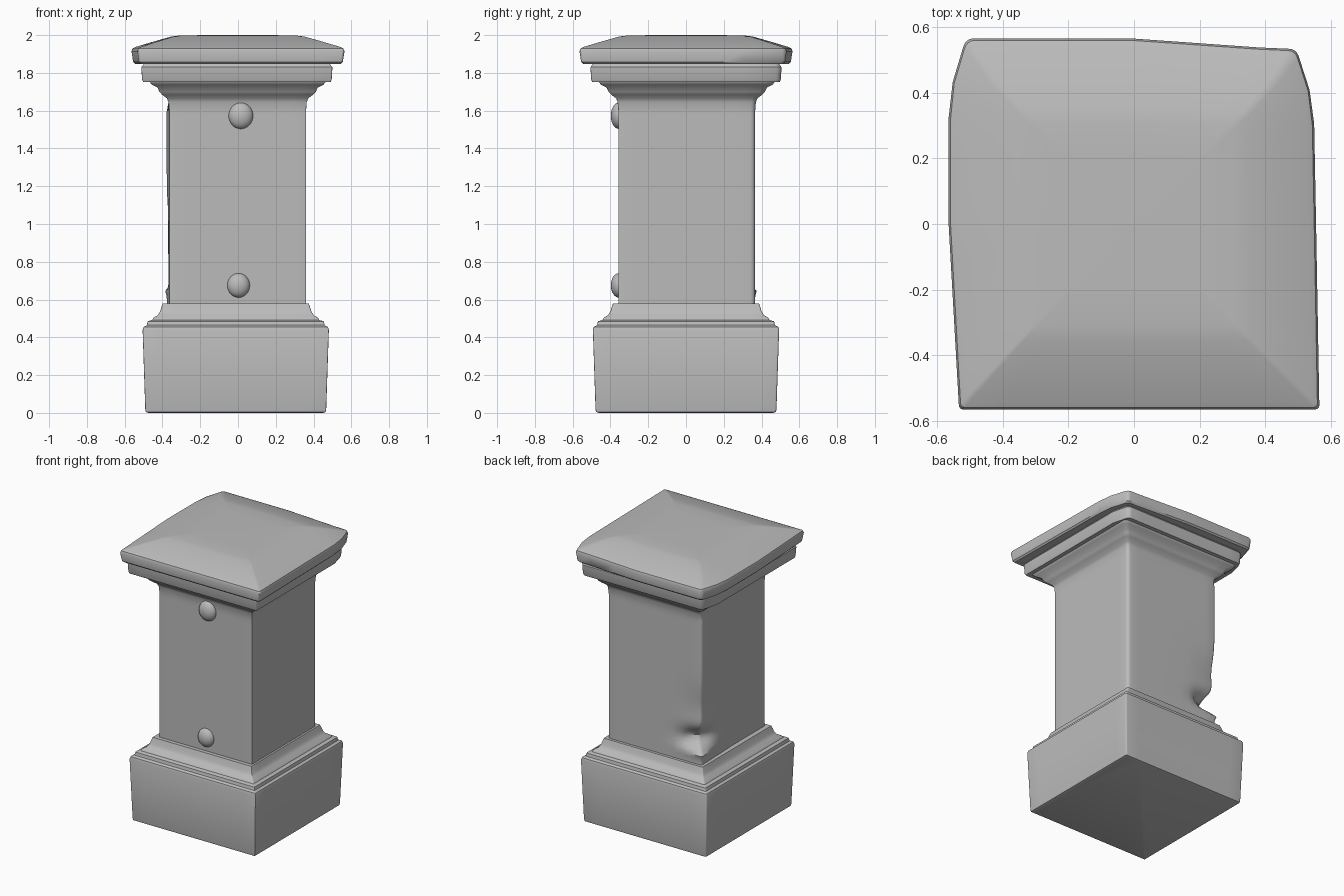
import bpy, bmesh, math
from mathutils import Vector

old = bpy.data.objects.get("Cube")
if old:
    bpy.data.objects.remove(old, do_unlink=True)

stone = bpy.data.materials.new("grey stone")
stone.use_nodes = True
stone.diffuse_color = (0.5, 0.5, 0.5, 1)
bsdf = stone.node_tree.nodes["Principled BSDF"]
bsdf.inputs["Base Color"].default_value = (0.5, 0.5, 0.5, 1)
bsdf.inputs["Roughness"].default_value = 0.8

SIGNS = [(-1, -1), (1, -1), (1, 1), (-1, 1)]
ARC, SPLIT = 4, 10


def square_ring(half, radii):
    """Rounded square outline, one radius per corner, with split sides."""
    corners = []
    for i, ((sx, sy), r) in enumerate(zip(SIGNS, radii)):
        start = math.pi + i * math.pi / 2
        cx, cy = sx * (half - r), sy * (half - r)
        corners.append([Vector((cx + r * math.cos(start + k / ARC * math.pi / 2),
                                cy + r * math.sin(start + k / ARC * math.pi / 2)))
                        for k in range(ARC + 1)])
    ring = []
    for i, arc in enumerate(corners):
        ring += arc
        after = corners[(i + 1) % 4][0]
        ring += [arc[-1].lerp(after, k / SPLIT) for k in range(1, SPLIT)]
    return ring


def finish(obj, angle=35):
    obj.data.materials.append(stone)
    bpy.ops.object.select_all(action='DESELECT')
    obj.select_set(True)
    bpy.context.view_layer.objects.active = obj
    bpy.ops.object.shade_smooth_by_angle(angle=math.radians(angle))


def loft(name, profile, radii, centre=(0, 0), warp=None, angle=35):
    """Stack square rings along a profile of (half width, height)."""
    bm = bmesh.new()
    rings = []
    for half, z in profile:
        rings.append([bm.verts.new((p.x + centre[0], p.y + centre[1], z))
                      for p in square_ring(half, [r * min(1, half) for r in radii])])
    for low, high in zip(rings, rings[1:]):
        n = len(low)
        for i in range(n):
            j = (i + 1) % n
            bm.faces.new((low[i], low[j], high[j], high[i]))
    bm.faces.new(rings[0][::-1])
    bm.faces.new(rings[-1])
    if warp:
        for v in bm.verts:
            v.co = warp(v.co.copy())
    bmesh.ops.recalc_face_normals(bm, faces=bm.faces)
    mesh = bpy.data.meshes.new(name)
    bm.to_mesh(mesh)
    bm.free()
    obj = bpy.data.objects.new(name, mesh)
    bpy.context.collection.objects.link(obj)
    finish(obj, angle)


def worn_shaft(p):
    """Slightly swollen left rear edge with a gouge close to the base."""
    if p.z < 1.62 and p.x < 0:
        p.x -= 0.014 * max(0, p.y / 0.36)
    near = math.exp(-((p.x + 0.37) ** 2 + (p.y - 0.37) ** 2) / 0.014)
    dent = 0.105 * math.exp(-((p.z - 0.74) / 0.07) ** 2)
    dent += 0.022 * math.exp(-((p.z - 0.95) / 0.15) ** 2)
    dent -= 0.03 * math.exp(-((p.z - 0.65) / 0.025) ** 2)
    p.x += near * dent * 0.7
    p.y -= near * dent * 0.7
    return p


def worn_cap(p):
    """Uneven slab outline with cut back rear corners."""
    x, y = p.x, p.y
    if x > 0:
        p.x -= 0.02 * x / 0.56 * (y / 0.56 + 1) / 2
        if y > 0:
            p.y *= 1 - 0.055 * min(1, x / 0.5)
    elif y < 0:
        p.x *= 1 + 0.1 * y
    if y > 0.39:
        p.x *= 1 - 0.09 * (y - 0.39) / 0.17
    return p


def worn_moulding(p):
    if p.y > 0.38:
        p.x *= 1 - 0.07 * (p.y - 0.38) / 0.13
    return p


# Plinth block with its stepped cove
loft("base", [(0.462, 0), (0.476, 0.005), (0.479, 0.02), (0.493, 0.44),
              (0.488, 0.455), (0.471, 0.464), (0.466, 0.485), (0.442, 0.492),
              (0.436, 0.503), (0.412, 0.518), (0.399, 0.54), (0.392, 0.565),
              (0.386, 0.58), (0.35, 0.58)],
     (0.01, 0.01, 0.02, 0.02), centre=(-0.012, 0), angle=40)

# Square shaft, flaring out at the top
steps = [(0.362, 0.57 + 0.025 * k) for k in range(42)]
flare = [(0.366, 1.645), (0.374, 1.665), (0.40, 1.685), (0.414, 1.7),
         (0.424, 1.722), (0.455, 1.738), (0.468, 1.755), (0.47, 1.77)]
loft("shaft", steps + flare, (0.008, 0.008, 0.07, 0.06),
     centre=(-0.002, 0.004), warp=worn_shaft, angle=40)

# Band below the cap
loft("moulding", [(0.46, 1.752), (0.497, 1.753), (0.502, 1.765), (0.506, 1.83),
                  (0.496, 1.842), (0.485, 1.86)],
     (0.012, 0.012, 0.05, 0.05), centre=(-0.006, 0), warp=worn_moulding)

# Overhanging cap with a shallow hipped top
loft("cap", [(0.48, 1.846), (0.545, 1.848), (0.555, 1.858), (0.564, 1.915),
             (0.558, 1.93), (0.54, 1.938), (0.44, 1.968), (0.355, 1.992),
             (0.31, 1.998), (0.2, 1.9995), (0.06, 2.0)],
     (0.022, 0.022, 0.04, 0.04), warp=worn_cap)

# Domed studs on the front
for name, x, z, r in (("upper_stud", 0.015, 1.573, 0.065),
                      ("lower_stud", 0.003, 0.675, 0.06)):
    bpy.ops.mesh.primitive_uv_sphere_add(segments=32, ring_count=16, radius=1,
                                         location=(x, -0.356, z))
    stud = bpy.context.object
    stud.name = name
    stud.scale = (r, 0.042, r * 1.07)
    finish(stud, 60)
